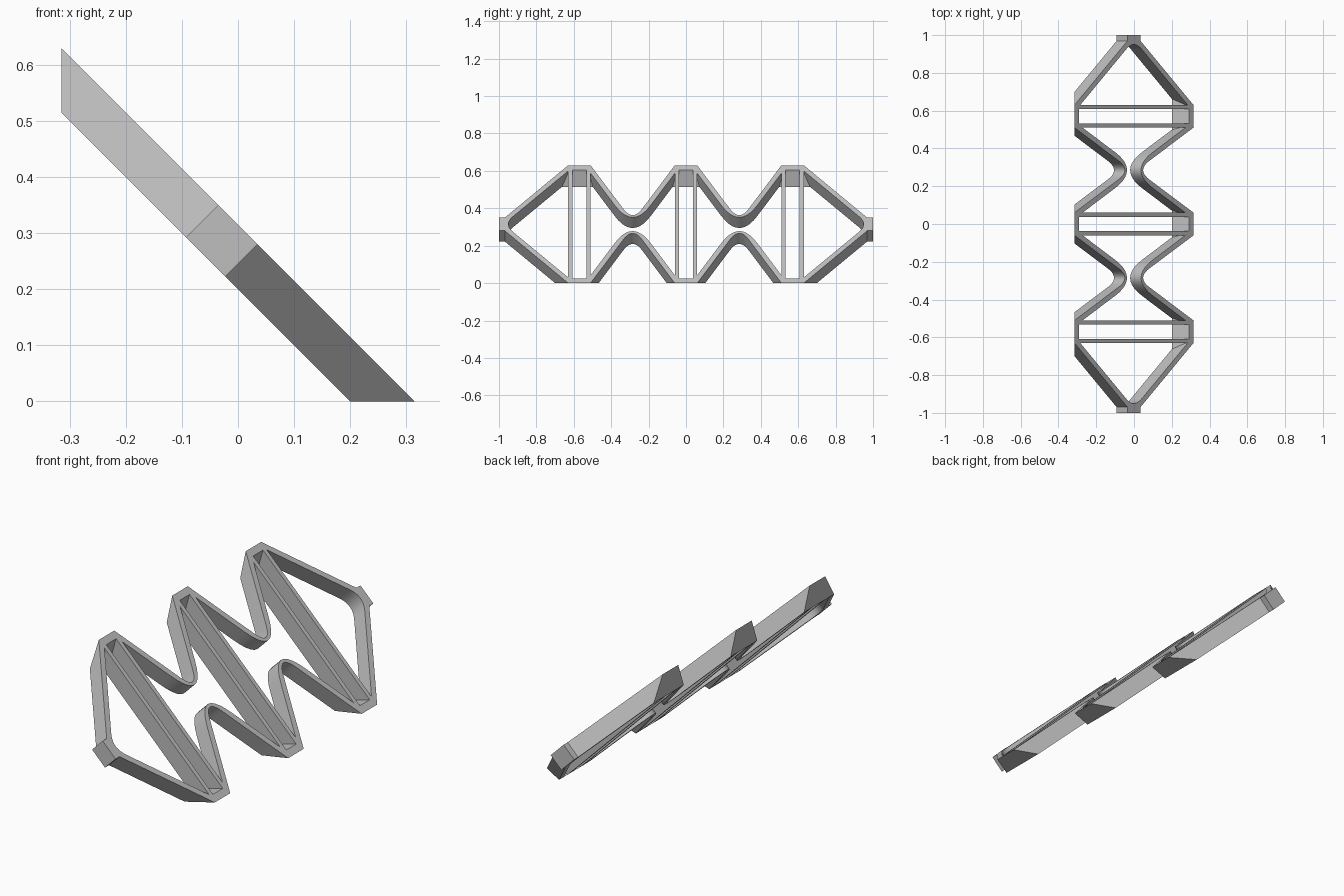
import bpy, bmesh, math
from mathutils import Vector

cube = bpy.data.objects.get("Cube")
if cube:
    bpy.data.objects.remove(cube, do_unlink=True)

H = 0.315      # half run of the slope
D = 0.0575     # slab depth along x and z
BAY = 0.57     # spacing of the three bays

grey = bpy.data.materials.new("plain grey")
grey.use_nodes = True
colour = (0.52, 0.52, 0.52, 1)
grey.diffuse_color = colour
grey.node_tree.nodes["Principled BSDF"].inputs["Base Color"].default_value = colour


def place(t, y, d=0.0):
    """Point on the sloping slab: t across, y along, d below the top face."""
    return Vector((t - d, y, H - t - d))


def clip(bm):
    """Trim to the ground plane and the upright back plane, capping the cuts."""
    for co, no in (((0, 0, 0), (0, 0, -1)), ((-H, 0, 0), (-1, 0, 0))):
        res = bmesh.ops.bisect_plane(bm, geom=bm.verts[:] + bm.edges[:] + bm.faces[:],
                                     dist=1e-5, plane_co=co, plane_no=no, clear_outer=True)
        cut = [e for e in res["geom_cut"] if isinstance(e, bmesh.types.BMEdge)]
        bmesh.ops.holes_fill(bm, edges=cut, sides=0)


def finish(name, bm):
    bmesh.ops.recalc_face_normals(bm, faces=bm.faces[:])
    mesh = bpy.data.meshes.new(name)
    bm.to_mesh(mesh)
    bm.free()
    mesh.materials.append(grey)
    obj = bpy.data.objects.new(name, mesh)
    bpy.context.collection.objects.link(obj)
    return obj


def hull(name, points, trim=False):
    bm = bmesh.new()
    for p in points:
        bm.verts.new(p)
    bmesh.ops.convex_hull(bm, input=bm.verts[:])
    bmesh.ops.dissolve_limit(bm, angle_limit=0.01, verts=bm.verts[:], edges=bm.edges[:])
    if trim:
        clip(bm)
    return finish(name, bm)


def slab_box(name, t, y0, y1, trim=False):
    return hull(name, [place(a, b, d) for a in (-t, t) for b in (y0, y1) for d in (0, D)], trim)


def bend(a, c, b, start=0.0, n=10):
    """Rounded corner from a to b around c."""
    a, b, c = Vector(a), Vector(b), Vector(c)
    steps = [start + (1 - start) * i / n for i in range(n + 1)]
    return [tuple(a * (1 - s) ** 2 + c * 2 * s * (1 - s) + b * s * s) for s in steps]


def full_loop(quarter):
    side = quarter + [(t, -y) for t, y in reversed(quarter[:-1])]
    return side + [(-t, -y) for t, y in side]


# Zigzag frame: outer and inner outlines, filled between and extruded
mid = BAY / 2
outer = [(0.03, 0.975), (0.376, 0.556)]
outer += bend((0.082, mid + 0.05), (0.015, mid), (0.082, mid - 0.05)) + [(0.395, 0)]
inner = bend((-0.041, 0.925), (0, 0.975), (0.041, 0.925), start=0.55, n=5) + [(0.341, 0.5615)]
inner += bend((0.101, mid + 0.096), (-0.027, mid), (0.101, mid - 0.096)) + [(0.352, 0)]

bm = bmesh.new()
for quarter in (outer, inner):
    verts = [bm.verts.new(place(t, y)) for t, y in full_loop(quarter)]
    for i, v in enumerate(verts):
        bm.edges.new((verts[i - 1], v))
bmesh.ops.triangle_fill(bm, edges=bm.edges[:], use_beauty=True)
res = bmesh.ops.extrude_face_region(bm, geom=bm.faces[:], use_keep_orig=True)
moved = [g for g in res["geom"] if isinstance(g, bmesh.types.BMVert)]
bmesh.ops.translate(bm, verts=moved, vec=(-D, 0, -D))
clip(bm)
frame = finish("zigzag_frame", bm)
bpy.ops.object.select_all(action="DESELECT")
frame.select_set(True)
bpy.context.view_layer.objects.active = frame
bpy.ops.object.shade_smooth_by_angle(angle=math.radians(28))

# End tabs
for s, label in ((-1, "front"), (1, "back")):
    slab_box(label + "_tab", 0.035, s * 0.963, s)

# Twin crossbars and tapered end walls in each bay
edges = ((0.315, 0), (0.29, 0.025), (0.2, 0))
inside = (0.045, 0.062, 0.087)
outside = (0.04, 0.07, 0.11)
for bay, label in ((-1, "front"), (0, "middle"), (1, "back")):
    c = bay * BAY
    for s, side in ((-1, "front"), (1, "back")):
        slab_box(f"{label}_bay_{side}_crossbar", 0.292, c + s * 0.038, c + s * 0.06, True)
    low = []
    for (x, z), a, b in zip(edges, inside, outside):
        near, far = (a, b) if bay else (a, a)
        sign = bay or 1
        low += [(x, c - sign * near, z), (x, c + sign * far, z)]
    hull(label + "_bay_lower_wall", low)
    hull(label + "_bay_upper_wall", [(z - H, y, x + H) for x, y, z in low])
